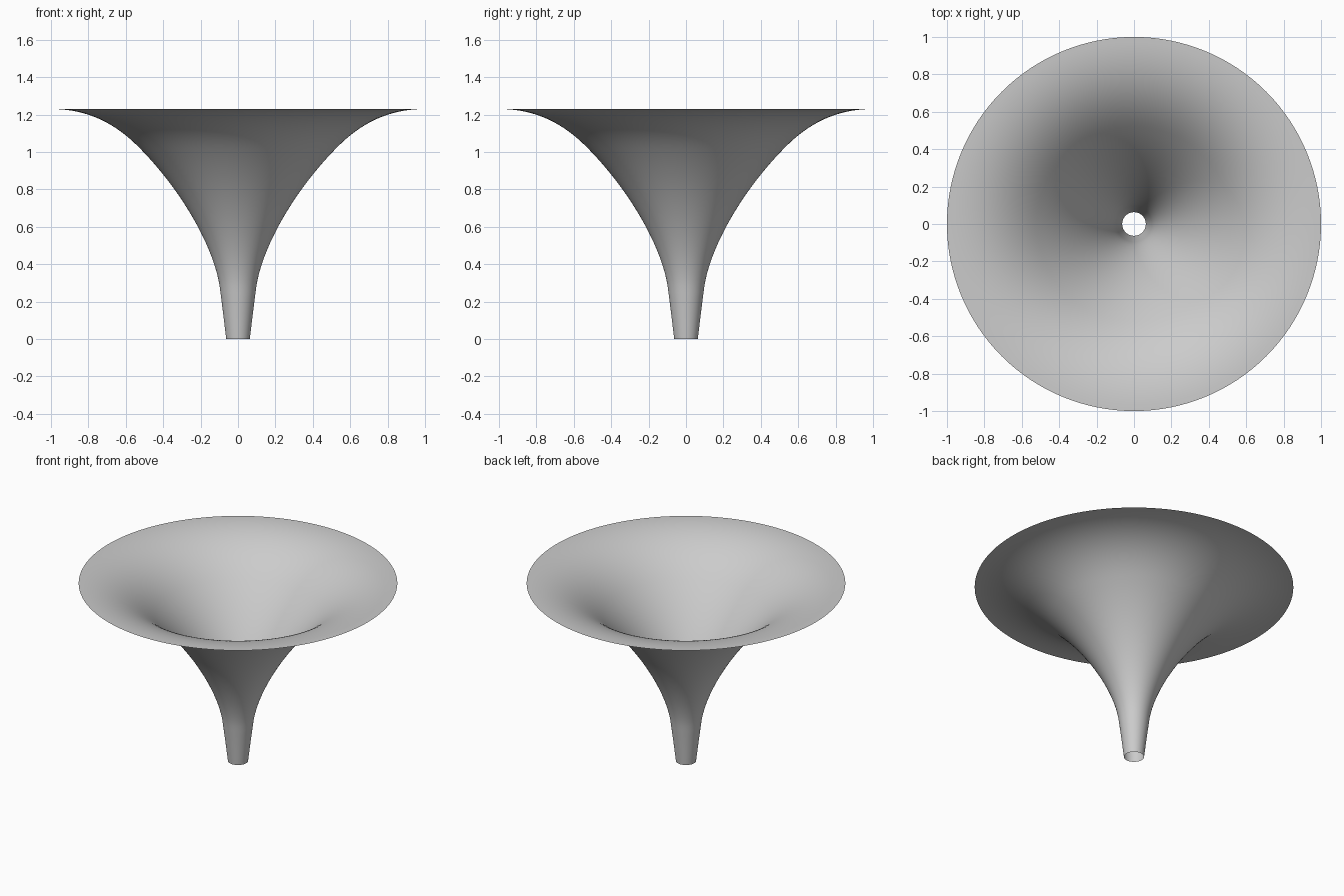
import bpy
import bmesh
import math
from mathutils import Vector
from mathutils.geometry import interpolate_bezier

cube = bpy.data.objects.get("Cube")
if cube:
    bpy.data.objects.remove(cube, do_unlink=True)

# Plain grey material
grey = bpy.data.materials.new("light_grey")
grey.use_nodes = True
colour = (0.6, 0.6, 0.6, 1)
grey.diffuse_color = colour
grey.node_tree.nodes["Principled BSDF"].inputs["Base Color"].default_value = colour

# Profile as (radius, height): straight spout, flaring throat, flat lip
segments = [
    ((0.063, 0), (0.074, 0.09), (0.083, 0.17), (0.094, 0.25), 8),
    ((0.094, 0.25), (0.113, 0.46), (0.285, 0.775), (0.52, 1.015), 20),
    ((0.52, 1.015), (0.65, 1.15), (0.8, 1.23), (1, 1.23), 20),
]
profile = []
for a, b, c, d, steps in segments:
    points = interpolate_bezier(*(Vector((r, 0, z)) for r, z in (a, b, c, d)), steps)
    profile += points[1:] if profile else points

# Thin open horn, spun around the vertical axis
bm = bmesh.new()
verts = [bm.verts.new(p) for p in profile]
edges = [bm.edges.new(pair) for pair in zip(verts, verts[1:])]
bmesh.ops.spin(bm, geom=verts + edges, cent=(0, 0, 0), axis=(0, 0, 1),
               angle=math.tau, steps=128, use_merge=True)
bmesh.ops.remove_doubles(bm, verts=bm.verts, dist=0.0001)
bmesh.ops.recalc_face_normals(bm, faces=bm.faces)
for face in bm.faces:
    face.smooth = True

mesh = bpy.data.meshes.new("horn_bell")
bm.to_mesh(mesh)
bm.free()
mesh.materials.append(grey)
horn = bpy.data.objects.new("horn_bell", mesh)
bpy.context.collection.objects.link(horn)
